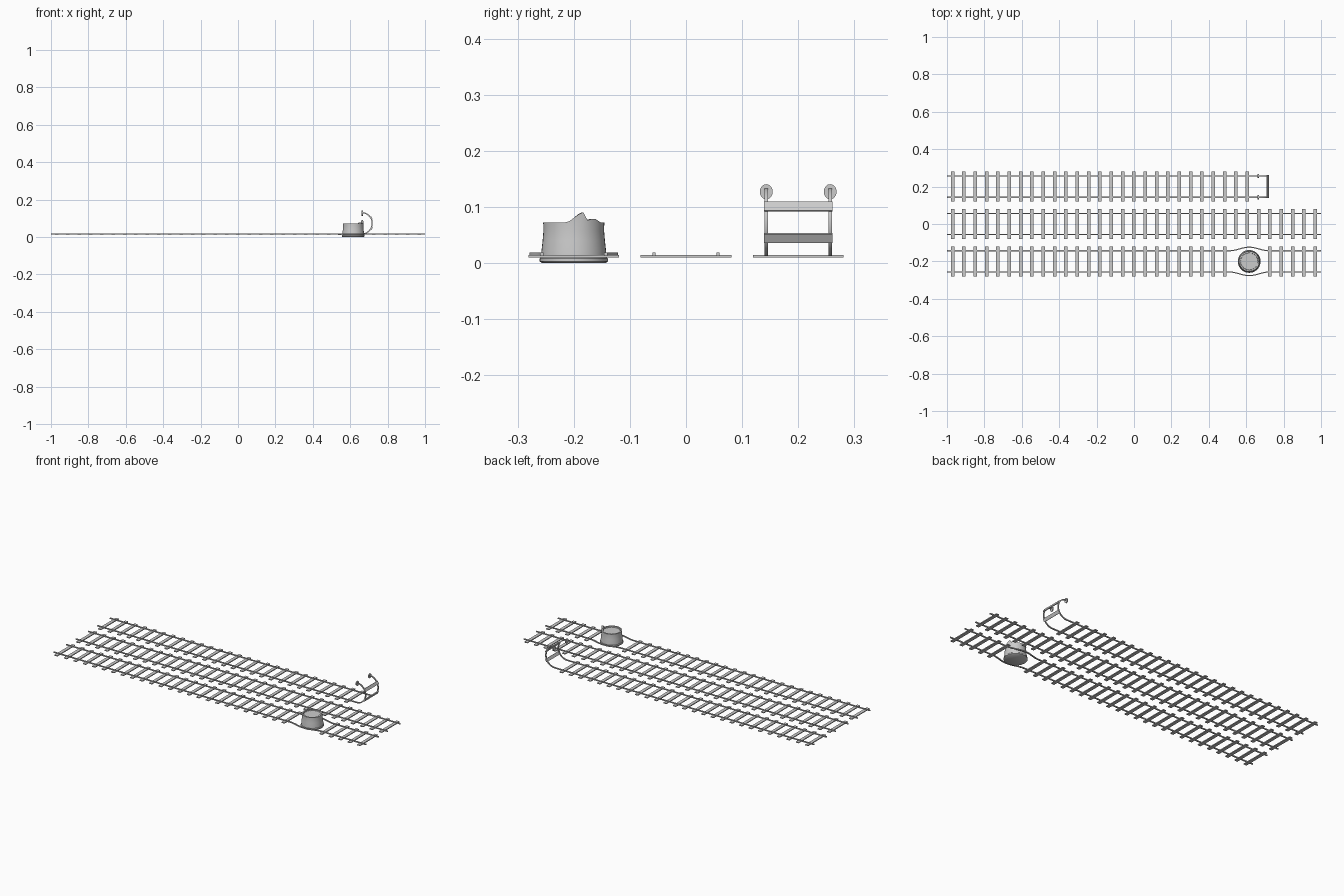
import bpy, bmesh
from math import sin, cos, pi, radians, atan2
from mathutils import Vector, Matrix

if "Cube" in bpy.data.objects:
    bpy.data.objects.remove(bpy.data.objects["Cube"])

GAUGE, RAIL_Z = 0.057, 0.0155


def finish(bm, name, smooth=False):
    bmesh.ops.recalc_face_normals(bm, faces=bm.faces[:])
    me = bpy.data.meshes.new(name)
    bm.to_mesh(me)
    bm.free()
    ob = bpy.data.objects.new(name, me)
    bpy.context.collection.objects.link(ob)
    if smooth:
        bpy.ops.object.select_all(action='DESELECT')
        ob.select_set(True)
        bpy.context.view_layer.objects.active = ob
        bpy.ops.object.shade_smooth_by_angle(angle=radians(40))
    return ob


def box(bm, loc, size, tilt=0):
    m = Matrix.Translation(loc) @ Matrix.Rotation(tilt, 4, 'Y') @ Matrix.Diagonal((*size, 1))
    bmesh.ops.create_cube(bm, size=1, matrix=m)


def sweep(bm, pts, vertical=False, w=0.006, h=0.006):
    # rectangular bar along a path that bends sideways or vertically
    pts = [Vector(p) for p in pts]
    rings = []
    for i, p in enumerate(pts):
        t = (pts[min(i + 1, len(pts) - 1)] - pts[max(i - 1, 0)]).normalized()
        side = Vector((0, 1, 0)) if vertical else Vector((0, 0, 1)).cross(t)
        up = t.cross(side)
        rings.append([bm.verts.new(p + side * w / 2 * a + up * h / 2 * b)
                      for a, b in ((-1, -1), (1, -1), (1, 1), (-1, 1))])
    for r, s in zip(rings, rings[1:]):
        for k in range(4):
            bm.faces.new((r[k], r[(k + 1) % 4], s[(k + 1) % 4], s[k]))
    bm.faces.new(rings[0])
    bm.faces.new(rings[-1])


def ties(name, y, indices):
    bm = bmesh.new()
    for i in indices:
        box(bm, (-0.97 + i * 0.0606, y, 0.012), (0.019, 0.162, 0.005))
    finish(bm, name)


# sleepers of the three tracks
ties("middle_ties", 0, range(33))
ties("back_ties", 0.2, range(27))
ties("front_ties", -0.2, [i for i in range(33) if i not in (25, 26, 27)])

# straight rails of the middle track
bm = bmesh.new()
for s in (-1, 1):
    sweep(bm, [(-1, s * GAUGE, RAIL_Z), (1, s * GAUGE, RAIL_Z)])
finish(bm, "middle_rails")

# front rails bulge around the stump
SX, SY = 0.616, -0.2
bm = bmesh.new()
for s in (-1, 1):
    path = [(-1, SY + s * GAUGE, RAIL_Z)]
    for i in range(21):
        u = -1 + i / 10
        path.append((SX + u * 0.105, SY + s * (GAUGE + 0.0095 * (1 + cos(pi * u))), RAIL_Z))
    path.append((1, SY + s * GAUGE, RAIL_Z))
    sweep(bm, path)
finish(bm, "front_rails", True)

# back rails curl up and over at the end
CX, R = 0.66, 0.0575
CZ = RAIL_Z + R
bm = bmesh.new()
for s in (-1, 1):
    y = 0.2 + s * GAUGE
    path = [(-1, y, RAIL_Z)]
    path += [(CX + R * cos(a), y, CZ + R * sin(a))
             for a in (radians(-90 + 175 * i / 24) for i in range(25))]
    sweep(bm, path, True)
finish(bm, "back_rails", True)

# cross bars on the curl
bm = bmesh.new()
for deg in (27, -28):
    a = radians(deg)
    box(bm, (CX + 0.061 * cos(a), 0.2, CZ + 0.061 * sin(a)), (0.005, 0.122, 0.018), -a)
finish(bm, "curl_cross_bars")

# buffer discs on the rail ends
bm = bmesh.new()
for s in (-1, 1):
    m = (Matrix.Translation((0.664, 0.2 + s * GAUGE, 0.127)) @ Matrix.Diagonal((1, 0.0115, 0.0135, 1))
         @ Matrix.Rotation(pi / 2, 4, 'Y'))
    bmesh.ops.create_cone(bm, cap_ends=True, segments=16, radius1=1, radius2=1, depth=0.006, matrix=m)
finish(bm, "buffer_discs", True)

# broken stump: lathed bark shell with a splintered rim
N = 40
SPLINTERS = [(-12, 0), (17, 0.020), (27, 0.004), (42, 0.008), (60, 0)]


def rim(deg):
    for (a, p), (b, q) in zip(SPLINTERS, SPLINTERS[1:]):
        if a <= deg <= b:
            return p + (q - p) * (deg - a) / (b - a)
    return 0


PROFILE = [(0.057, 0), (0.061, 0.003), (0.061, 0.008), (0.058, 0.011), (0.0575, 0.022),
           (0.0555, 0.04), (0.054, 0.058), (0.0545, 0.072), (0.048, 0.072), (0.047, 0.066)]
bm = bmesh.new()
rings = []
for k, (r, z) in enumerate(PROFILE):
    ring = []
    for j in range(N):
        d = -180 + 360 * j / N
        rr = r - (0.003 if k >= 8 and j % 2 else 0)
        zz = z + (rim(d) if k in (7, 8) else 0)
        ring.append(bm.verts.new((SX + rr * cos(radians(d)), SY + rr * sin(radians(d)), zz)))
    rings.append(ring)
for a, b in zip(rings, rings[1:]):
    for j in range(N):
        bm.faces.new((a[j], a[(j + 1) % N], b[(j + 1) % N], b[j]))
bm.faces.new(rings[0])
bm.faces.new(rings[-1])
finish(bm, "broken_stump", True)
